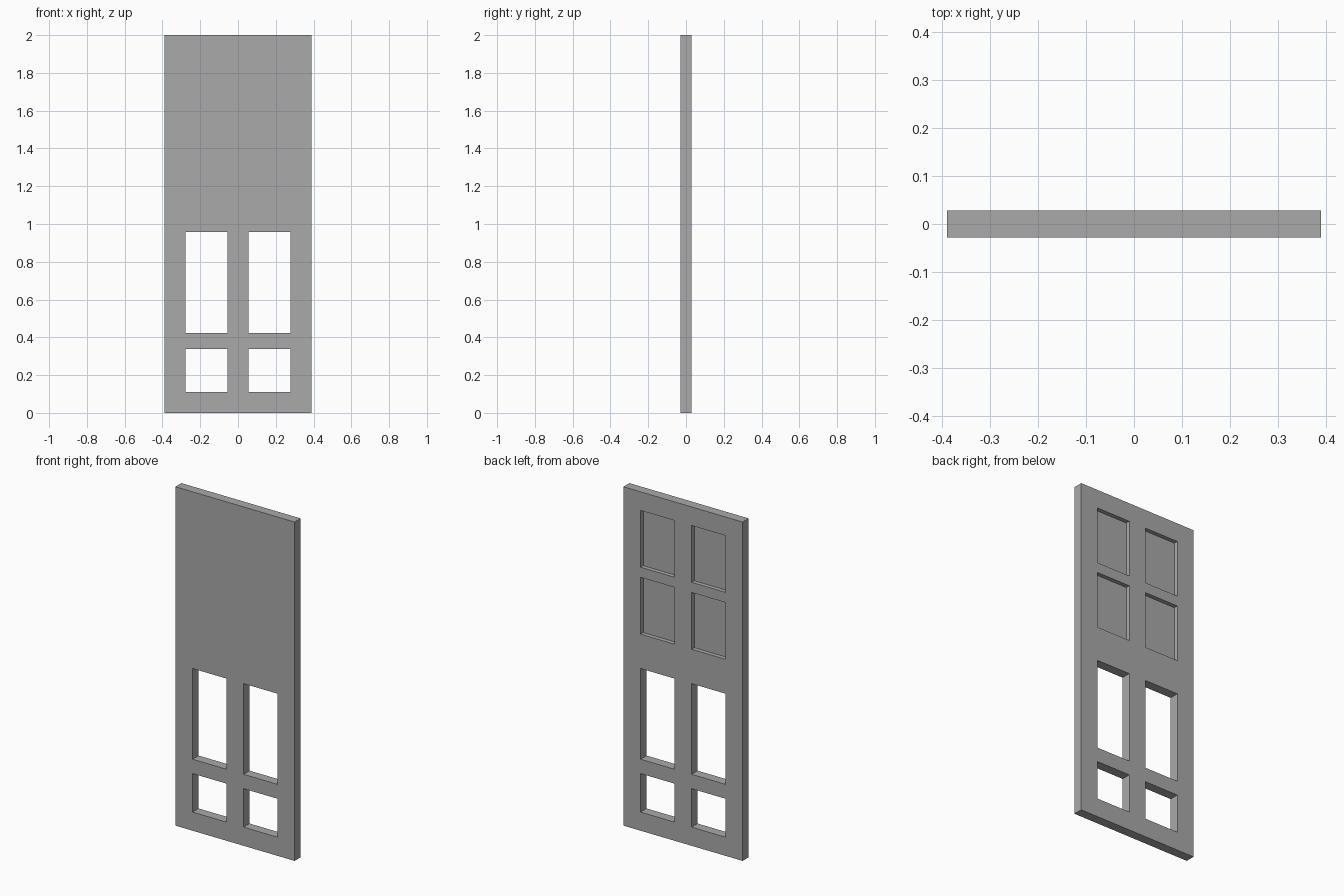
import bpy
from mathutils import Vector

cube = bpy.data.objects.get("Cube")
if cube:
    bpy.data.objects.remove(cube, do_unlink=True)

HALF_W, HALF_T, HEIGHT = 0.389, 0.028, 2.0
INNER, OUTER = 0.056, 0.277            # opening edges, measured from the centre
RECESS = 0.025                         # depth of the rear panels

grey = bpy.data.materials.new("plain grey")
grey.use_nodes = True
colour = (0.4, 0.4, 0.4, 1)
grey.diffuse_color = colour
grey.node_tree.nodes["Principled BSDF"].inputs["Base Color"].default_value = colour


def box(name, low, high):
    low, high = Vector(low), Vector(high)
    bpy.ops.mesh.primitive_cube_add(size=1, location=(low + high) / 2)
    obj = bpy.context.object
    obj.name = name
    obj.scale = high - low
    bpy.ops.object.transform_apply(location=True, rotation=False, scale=True)
    obj.data.materials.append(grey)
    return obj


def cut(target, low, high):
    cutter = box("opening_cutter", low, high)
    cutter.hide_render = True
    mod = target.modifiers.new("opening", 'BOOLEAN')
    mod.operation = 'DIFFERENCE'
    mod.solver = 'EXACT'
    mod.object = cutter
    bpy.context.view_layer.objects.active = target
    bpy.ops.object.modifier_apply(modifier=mod.name)
    bpy.data.objects.remove(cutter, do_unlink=True)


# Door slab
door = box("door_panel", (-HALF_W, -HALF_T, 0), (HALF_W, HALF_T, HEIGHT))

# Rows of openings: bottom, top, and how far forward each cut reaches
through, shallow = -1, HALF_T - RECESS
rows = [
    (0.11, 0.337, through),
    (0.422, 0.957, through),
    (1.16, 1.495, shallow),
    (1.555, 1.89, shallow),
]
for bottom, top, front in rows:
    for left, right in ((-OUTER, -INNER), (INNER, OUTER)):
        cut(door, (left, front, bottom), (right, 1, top))
